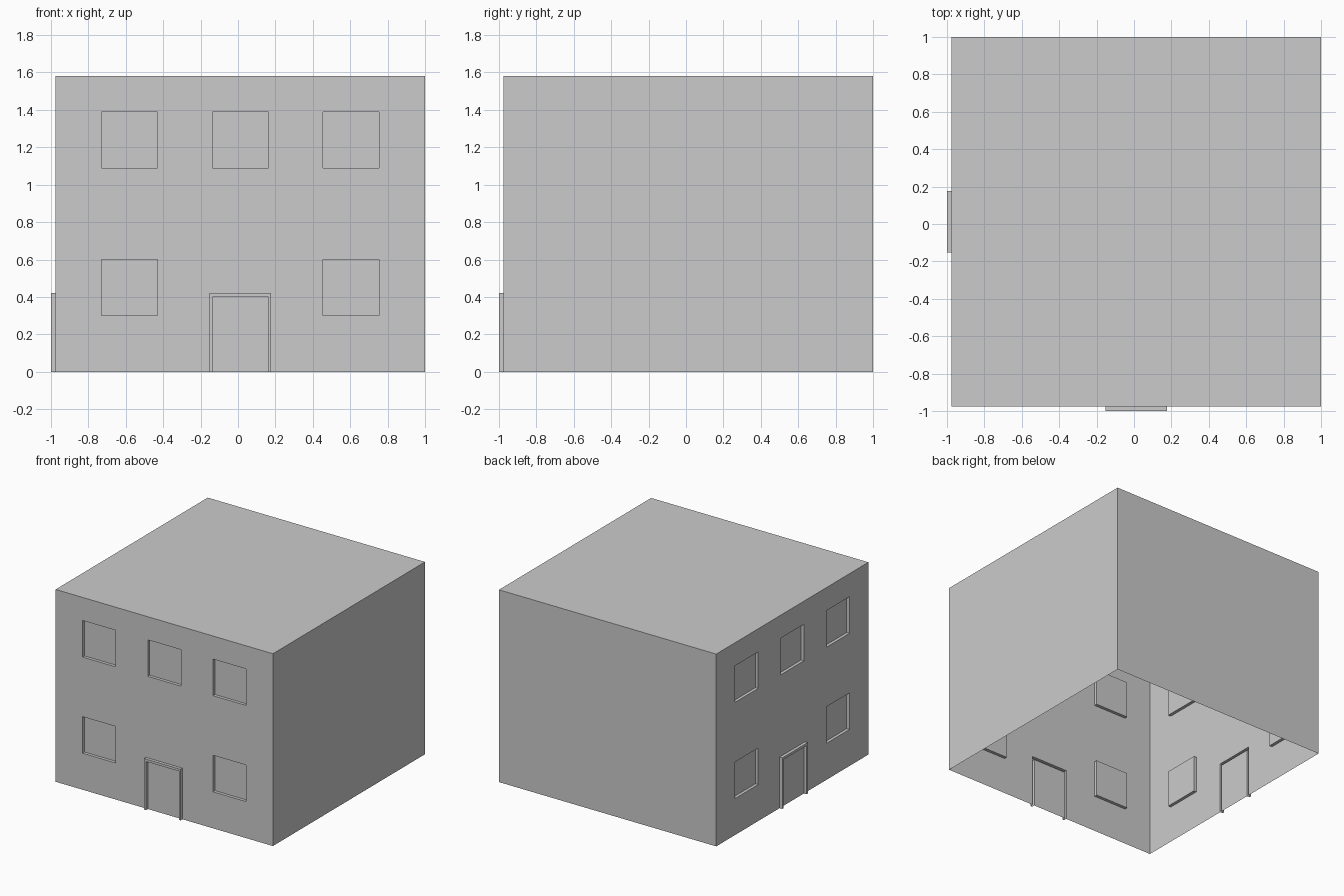
import bpy, bmesh
from mathutils import Matrix, Vector

if "Cube" in bpy.data.objects:
    bpy.data.objects.remove(bpy.data.objects["Cube"])

C = 0.0125         # centre of the block (door frames push the bounds to -1)
H = 0.9875         # half width of the block
TOP = 1.58
STEP = 0.025       # relief depth of windows and door frames

U = [-H, -0.7425, -0.4425, -0.165, -0.15, 0.15, 0.165, 0.4425, 0.7425, H]
Z = [0, 0.3, 0.4, 0.42, 0.6, 1.09, 1.39, TOP]


def relief(u, z):
    """Outward offset of the facade at a point."""
    a = abs(u)
    if z < 0.42 and a < 0.165:                     # door: raised frame, flush panel
        return 0.0 if (z < 0.4 and a < 0.15) else STEP
    side, middle = 0.4425 < a < 0.7425, a < 0.15
    if (side and 0.3 < z < 0.6) or ((side or middle) and 1.09 < z < 1.39):
        return -STEP                               # recessed window
    return 0.0


def quad(bm, pts, m):
    bm.faces.new([bm.verts.new(m @ Vector(p)) for p in pts])


def facade(bm, m):
    """Wall facing -y in local space: cells plus the jambs between levels."""
    nu, nz = len(U) - 1, len(Z) - 1
    d = [[-relief((U[i] + U[i+1]) / 2, (Z[j] + Z[j+1]) / 2) - H
          for j in range(nz)] for i in range(nu)]
    for i in range(nu):
        for j in range(nz):
            a, b, lo, hi, y = U[i], U[i+1], Z[j], Z[j+1], d[i][j]
            quad(bm, [(a, y, lo), (b, y, lo), (b, y, hi), (a, y, hi)], m)
            if i + 1 < nu and d[i+1][j] != y:
                n = d[i+1][j]
                quad(bm, [(b, y, lo), (b, n, lo), (b, n, hi), (b, y, hi)], m)
            if j + 1 < nz and d[i][j+1] != y:
                n = d[i][j+1]
                quad(bm, [(a, y, hi), (b, y, hi), (b, n, hi), (a, n, hi)], m)


bm = bmesh.new()
place = Matrix.Translation((C, C, 0))

# front and left facades with windows and doors
facade(bm, place)
facade(bm, place @ Matrix.Rotation(-1.5707963268, 4, 'Z'))

# plain back and right walls, flat roof, open underside
quad(bm, [(H, H, 0), (-H, H, 0), (-H, H, TOP), (H, H, TOP)], place)
quad(bm, [(H, -H, 0), (H, H, 0), (H, H, TOP), (H, -H, TOP)], place)
quad(bm, [(-H, -H, TOP), (H, -H, TOP), (H, H, TOP), (-H, H, TOP)], place)

# weld cells, then merge coplanar ones into clean faces
bmesh.ops.remove_doubles(bm, verts=bm.verts, dist=0.0005)
bmesh.ops.dissolve_limit(bm, angle_limit=0.02, verts=bm.verts, edges=bm.edges)

mesh = bpy.data.meshes.new("building")
bm.to_mesh(mesh)
bm.free()
bpy.context.collection.objects.link(bpy.data.objects.new("building", mesh))
